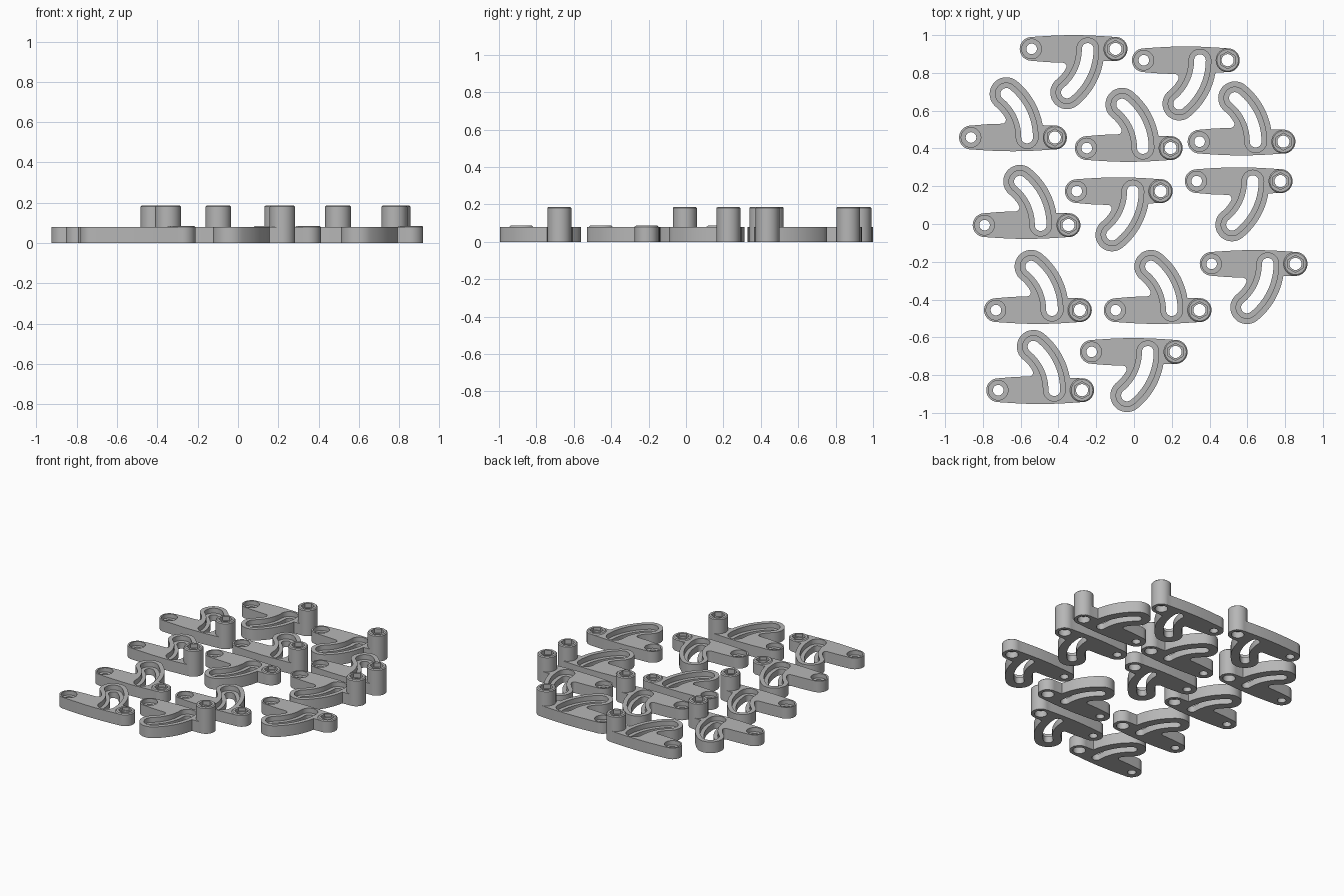
import bpy, bmesh
from math import sin, cos, radians, sqrt, asin, degrees, pi

if "Cube" in bpy.data.objects:
    bpy.data.objects.remove(bpy.data.objects["Cube"])

LEN, R_END, THICK = 0.444, 0.063, 0.08   # hole spacing, end radius, plate height
R_ARC, SWEEP, R_ARM = 0.297, 51, 0.088   # slot arc radius and sweep, arm half width
TALL, SHORT = 0.187, 0.086               # boss heights

steel = bpy.data.materials.new("light_grey")
steel.diffuse_color = (0.47, 0.47, 0.47, 1)
steel.use_nodes = True
steel.node_tree.nodes["Principled BSDF"].inputs["Base Color"].default_value = steel.diffuse_color


def arc(cx, cy, r, a0, a1, n):
    return [(cx + r * cos(radians(a0 + (a1 - a0) * i / n)),
             cy + r * sin(radians(a0 + (a1 - a0) * i / n))) for i in range(n + 1)]


def circle(cx, cy, r, n=40, a0=0):
    return arc(cx, cy, r, a0, a0 + 360, n)[:-1]


def banana(r):
    """Outline of an arc-shaped slot around the pivot hole."""
    ex, ey = R_ARC * cos(radians(SWEEP)), R_ARC * sin(radians(SWEEP))
    return (arc(0, 0, R_ARC + r, 0, SWEEP, 16)
            + arc(ex, ey, r, SWEEP, SWEEP + 180, 16)[1:]
            + arc(0, 0, R_ARC - r, SWEEP, 0, 16)[1:]
            + arc(R_ARC, 0, r, 180, 360, 16)[1:-1])


def plate_outline():
    ex, ey = R_ARC * cos(radians(SWEEP)), R_ARC * sin(radians(SWEEP))
    ro, ri, f, top = R_ARC + R_ARM, R_ARC - R_ARM, 0.02, 0.073
    fx, fy = sqrt((ri - f) ** 2 - (top + f) ** 2), top + f     # fillet centre
    fa = degrees(asin(fy / (ri - f)))
    pts = arc(0, 0, R_END, 90, 270, 20)
    pts += [(LEN * i / 12, -R_END - 0.010 * sin(pi * i / 12)) for i in range(1, 12)]
    pts += arc(LEN, 0, R_END, -90, 90, 20)
    pts += arc(0, 0, ro, degrees(asin(0.065 / ro)), SWEEP, 16)
    pts += arc(ex, ey, R_ARM, SWEEP, SWEEP + 180, 24)[1:]
    pts += arc(0, 0, ri, SWEEP, fa, 10)[1:]
    pts += arc(fx, fy, f, fa, -90, 8)[1:]
    pts += [(fx / 2, 0.070)]
    return pts


def loft(name, rings, side):
    """Closed solid through equal-count outlines [(points, z)], side = -1 mirrors it."""
    bm = bmesh.new()
    rows = [[bm.verts.new((x, y * side, z)) for x, y in pts] for pts, z in rings]
    n = len(rows[0])
    bm.faces.new(rows[0][::-1])
    bm.faces.new(rows[-1])
    for a, b in zip(rows, rows[1:]):
        for i in range(n):
            j = (i + 1) % n
            bm.faces.new((a[i], a[j], b[j], b[i]))
    bmesh.ops.recalc_face_normals(bm, faces=bm.faces)
    me = bpy.data.meshes.new(name)
    bm.to_mesh(me)
    bm.free()
    ob = bpy.data.objects.new(name, me)
    bpy.context.collection.objects.link(ob)
    return ob


def prism(name, pts, z0, z1, side):
    return loft(name, [(pts, z0), (pts, z1)], side)


def bracket_mesh(name, side, top):
    body = prism(name, plate_outline(), 0, THICK, side)
    c = 0.006
    boss = loft("boss", [(circle(LEN, 0, R_END + 0.0006), 0.001),
                         (circle(LEN, 0, R_END + 0.0006), top - c),
                         (circle(LEN, 0, R_END - c), top)], side)
    hex_depth = 0.03 if top == TALL else 0.02
    cutters = [
        prism("slot", banana(0.031), -0.1, 0.5, side),
        prism("slot_recess", banana(0.058), 0.045, 0.5, side),
        prism("pivot_hole", circle(0, 0, 0.028), -0.1, 0.5, side),
        prism("pivot_recess", circle(0, 0, 0.052), 0.05, 0.5, side),
        prism("boss_bore", circle(LEN, 0, 0.032), -0.1, 0.5, side),
        prism("boss_counterbore", circle(LEN, 0, 0.041), -0.1, 0.045, side),
        prism("hex_socket", circle(LEN, 0, 0.045, 6, 30), top - hex_depth, 0.5, side),
    ]
    for tool, op in [(boss, 'UNION')] + [(t, 'DIFFERENCE') for t in cutters]:
        tool.hide_render = True
        m = body.modifiers.new(tool.name, 'BOOLEAN')
        m.operation, m.object, m.solver = op, tool, 'EXACT'
    dg = bpy.context.evaluated_depsgraph_get()
    me = bpy.data.meshes.new_from_object(body.evaluated_get(dg))
    me.name = name
    for ob in [body, boss] + cutters:
        bpy.data.objects.remove(ob)
    me.materials.clear()
    me.materials.append(steel)
    return me


# Brackets: pivot x, pivot y, arm direction, boss height
layout = [
    (-0.542, 0.927, -1, TALL), (0.052, 0.867, -1, TALL), (-0.303, 0.174, -1, SHORT),
    (0.332, 0.227, -1, TALL), (0.411, -0.211, -1, SHORT), (-0.224, -0.677, -1, TALL),
    (-0.863, 0.458, 1, TALL), (-0.250, 0.402, 1, TALL), (0.347, 0.436, 1, TALL),
    (-0.791, -0.006, 1, TALL), (-0.731, -0.456, 1, SHORT), (-0.097, -0.456, 1, SHORT),
    (-0.719, -0.880, 1, SHORT),
]
meshes = {}
for x, y, side, top in layout:
    label = ("tall" if top == TALL else "short") + "_bracket_" + ("up" if side > 0 else "down")
    fresh = label not in meshes
    if fresh:
        meshes[label] = bracket_mesh(label, side, top)
    ob = bpy.data.objects.new(label, meshes[label])
    ob.location = (x, y, 0)
    bpy.context.collection.objects.link(ob)
    if fresh:
        bpy.ops.object.select_all(action='DESELECT')
        ob.select_set(True)
        bpy.context.view_layer.objects.active = ob
        bpy.ops.object.shade_smooth_by_angle(angle=radians(30))
